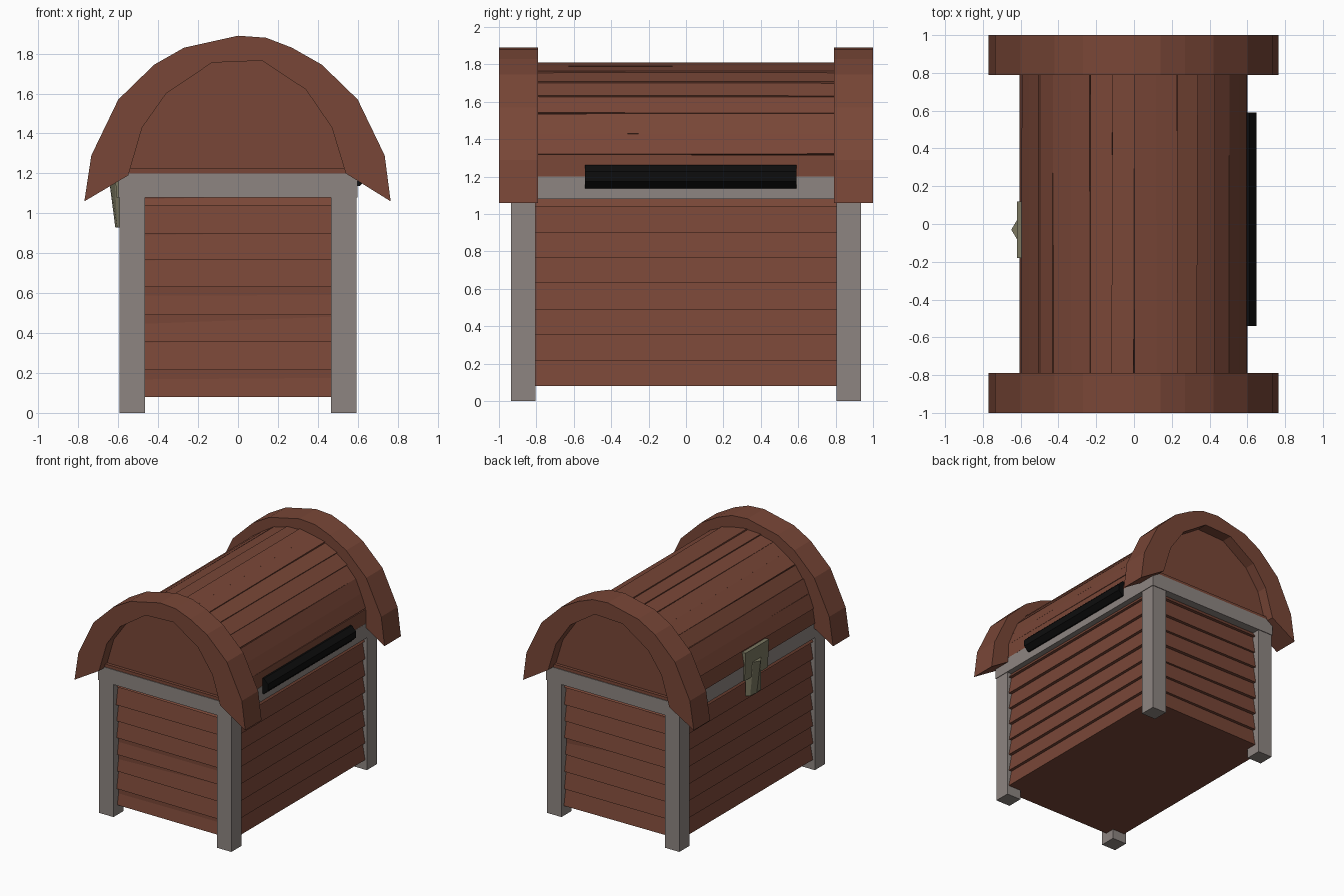
import bpy, bmesh, math, random
from mathutils import Matrix, Vector

if "Cube" in bpy.data.objects:
    bpy.data.objects.remove(bpy.data.objects["Cube"])

random.seed(4)


def mat(name, c):
    m = bpy.data.materials.new(name)
    m.diffuse_color = (*c, 1)
    m.use_nodes = True
    m.node_tree.nodes["Principled BSDF"].inputs["Base Color"].default_value = m.diffuse_color
    return m


WOOD = mat("wood", (0.19, 0.062, 0.038))
TRIM = mat("trim", (0.27, 0.235, 0.22))
BLACK = mat("black_iron", (0.004, 0.004, 0.004))
BRASS = mat("brass", (0.2, 0.19, 0.12))


def finish(name, bm, m):
    bmesh.ops.recalc_face_normals(bm, faces=bm.faces)
    me = bpy.data.meshes.new(name)
    bm.to_mesh(me)
    bm.free()
    me.materials.append(m)
    ob = bpy.data.objects.new(name, me)
    bpy.context.collection.objects.link(ob)
    return ob


def add_box(bm, size, matrix):
    bmesh.ops.create_cube(bm, size=1, matrix=matrix @ Matrix.Diagonal((*size, 1)))


def box(name, lo, hi, m):
    lo, hi = Vector(lo), Vector(hi)
    bm = bmesh.new()
    add_box(bm, hi - lo, Matrix.Translation((lo + hi) / 2))
    return finish(name, bm, m)


def prism(name, pts, y0, y1, m):
    """Extrude an x-z outline along y."""
    bm = bmesh.new()
    f = bm.faces.new([bm.verts.new((x, y0, z)) for x, z in pts])
    r = bmesh.ops.extrude_face_region(bm, geom=[f])
    vs = [g for g in r["geom"] if isinstance(g, bmesh.types.BMVert)]
    bmesh.ops.translate(bm, verts=vs, vec=(0, y1 - y0, 0))
    return finish(name, bm, m)


# corner posts and rim
for sx in (-1, 1):
    for sy in (-1, 1):
        xs, ys = sorted((sx * 0.465, sx * 0.595)), sorted((sy * 0.805, sy * 0.935))
        box("corner_post", (xs[0], ys[0], 0), (xs[1], ys[1], 1.08), TRIM)
box("rim", (-0.6, -0.94, 1.08), (0.6, 0.94, 1.2), TRIM)

# body core with overlapping boards on all four sides
box("body_core", (-0.55, -0.87, 0.08), (0.55, 0.87, 1.09), WOOD)
edges = [0.08, 0.215, 0.355, 0.49, 0.63, 0.765, 0.9, 1.04, 1.08]


def siding(name, out, length, angle, skew):
    bm = bmesh.new()
    for z0, z1 in zip(edges, edges[1:]):
        # wedge section, thick at the lower edge
        sec = [(out - 0.06, z0), (out, z0), (out - 0.025, z1), (out - 0.06, z1)]
        j = [random.uniform(0, skew) for _ in range(2)]
        ends = [[bm.verts.new((x - (j[e] if x > out - 0.05 else 0), s * length / 2, z))
                 for x, z in sec] for e, s in enumerate((-1, 1))]
        bm.faces.new(ends[0])
        bm.faces.new(ends[1])
        for i in range(4):
            k = (i + 1) % 4
            bm.faces.new((ends[0][i], ends[0][k], ends[1][k], ends[1][i]))
    bmesh.ops.rotate(bm, verts=bm.verts, matrix=Matrix.Rotation(angle, 3, 'Z'))
    return finish(name, bm, WOOD)


siding("right_boards", 0.58, 1.66, 0, 0.004)
siding("left_boards", 0.58, 1.66, math.pi, 0.004)
siding("front_boards", 0.905, 0.98, -math.pi / 2, 0.02)
siding("back_boards", 0.905, 0.98, math.pi / 2, 0.02)

# barrel lid: solid core covered by slightly uneven planks
N, R = 16, 0.6
prism("lid_core", [(0.575 * math.cos(math.pi * i / N), 1.19 + 0.59 * math.sin(math.pi * i / N))
                   for i in range(N + 1)], -0.91, 0.91, WOOD)
bm = bmesh.new()
for i in range(N):
    a = math.pi * (i + 0.5) / N
    M = (Matrix.Translation((0.585 * math.cos(a), 0, 1.2 + 0.588 * math.sin(a)))
         @ Matrix.Rotation(-a + 0.07 * random.choice((-1, 1)), 4, 'Y')
         @ Matrix.Rotation(random.uniform(-0.004, 0.004), 4, 'X'))
    add_box(bm, (0.03, 1.66, 2 * R * math.sin(math.pi / N / 2)), M)
finish("lid_planks", bm, WOOD)

# arched end bands, end panels and sills
outer = [(-0.77, 1.06), (-0.735, 1.29), (-0.6, 1.57), (-0.42, 1.745), (-0.27, 1.83), (0, 1.89),
         (0.14, 1.88), (0.27, 1.83), (0.42, 1.745), (0.6, 1.57), (0.735, 1.29), (0.765, 1.06)]
inner = [(0.54, 1.2), (0.47, 1.43), (0.34, 1.62), (0.12, 1.765),
         (-0.13, 1.755), (-0.36, 1.6), (-0.48, 1.43), (-0.55, 1.19)]
for side, s in (("front", -1), ("back", 1)):
    prism(side + "_lid_band", outer + inner, s * 0.79, s * 1.0, WOOD)
    box(side + "_lid_sill", (-0.55, s * 0.915 - 0.02, 1.19), (0.55, s * 0.915 + 0.02, 1.225), WOOD)

# hinge bar on the right
prism("hinge_bar", [(0.585 + 0.068 * math.cos(math.pi * (i + 0.5) / 4),
                     1.2 + 0.068 * math.sin(math.pi * (i + 0.5) / 4)) for i in range(8)],
      -0.54, 0.59, BLACK)

# latch on the left: plate and pointed hasp
prism("latch_plate", [(-0.57, 1.08), (-0.61, 1.08), (-0.62, 1.31), (-0.58, 1.31)], -0.18, 0.12, BRASS)
bm = bmesh.new()
low = [bm.verts.new(p) for p in ((-0.575, -0.12, 0.93), (-0.605, -0.1, 0.93), (-0.615, -0.03, 0.93),
                                 (-0.605, 0.04, 0.93), (-0.575, 0.06, 0.93))]
top = [bm.verts.new(p) for p in ((-0.58, -0.12, 1.2), (-0.62, -0.08, 1.2), (-0.65, -0.03, 1.2),
                                 (-0.62, 0.02, 1.2), (-0.58, 0.06, 1.2))]
bm.faces.new(low)
bm.faces.new(top)
for i in range(5):
    k = (i + 1) % 5
    bm.faces.new((low[i], low[k], top[k], top[i]))
finish("latch_hasp", bm, BRASS)
